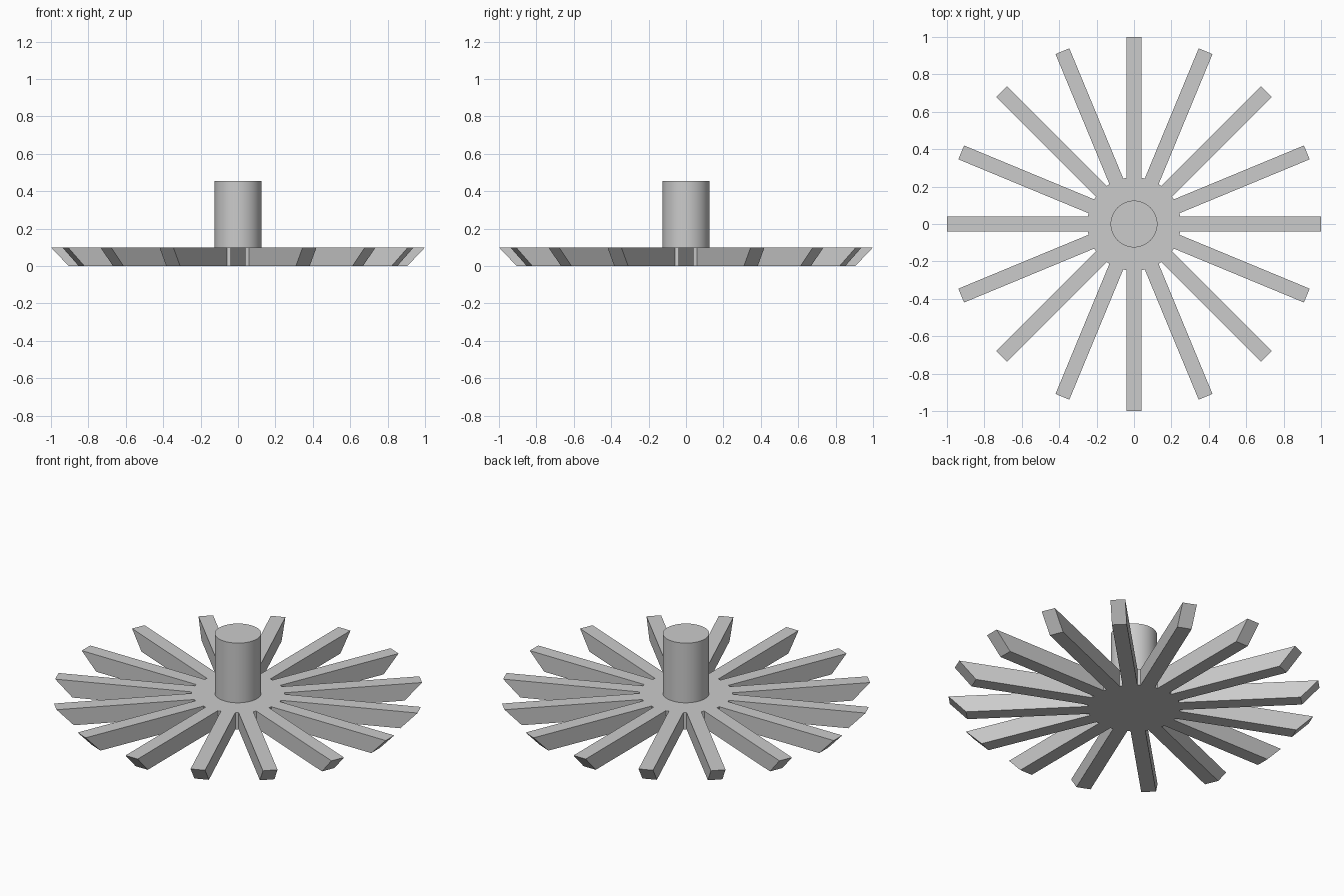
import bpy, bmesh, math

if "Cube" in bpy.data.objects:
    bpy.data.objects.remove(bpy.data.objects["Cube"])

SPOKES = 16
HALF_W = 0.04        # half spoke width
HUB_R = 0.25         # hub disc radius
TIP_TOP, TIP_BOTTOM = 1.0, 0.905
THICK = 0.1
SHAFT_R, SHAFT_TOP = 0.125, 0.455

grey = bpy.data.materials.new("light grey")
grey.diffuse_color = (0.6, 0.6, 0.6, 1)
grey.use_nodes = True
grey.node_tree.nodes["Principled BSDF"].inputs["Base Color"].default_value = grey.diffuse_color


def finish(bm, name):
    bmesh.ops.recalc_face_normals(bm, faces=bm.faces)
    mesh = bpy.data.meshes.new(name)
    bm.to_mesh(mesh)
    bm.free()
    mesh.materials.append(grey)
    obj = bpy.data.objects.new(name, mesh)
    bpy.context.collection.objects.link(obj)
    return obj


def ring(bm, radius, z, count):
    steps = [2 * math.pi * i / count for i in range(count)]
    return [bm.verts.new((radius * math.cos(a), radius * math.sin(a), z)) for a in steps]


def bridge(bm, low, high):
    n = len(low)
    for i in range(n):
        j = (i + 1) % n
        bm.faces.new((low[i], low[j], high[j], high[i]))


# Spoked wheel: one star outline, with tips that slope inward to the underside
def outline(bm, tip, z):
    root = math.sqrt(HUB_R ** 2 - HALF_W ** 2)
    verts = []
    for i in range(SPOKES):
        a = 2 * math.pi * i / SPOKES
        c, s = math.cos(a), math.sin(a)
        for x, y in ((root, -HALF_W), (tip, -HALF_W), (tip, HALF_W), (root, HALF_W)):
            verts.append(bm.verts.new((x * c - y * s, x * s + y * c, z)))
    return verts


bm = bmesh.new()
low = outline(bm, TIP_BOTTOM, 0)
high = outline(bm, TIP_TOP, THICK)
bridge(bm, low, high)
# Caps: a hub polygon plus one quad per spoke
for loop in (low, high):
    bm.faces.new([v for i, v in enumerate(loop) if i % 4 in (0, 3)])
    for i in range(0, len(loop), 4):
        bm.faces.new(loop[i:i + 4])
finish(bm, "spoked_wheel")

# Central shaft standing on the hub
bm = bmesh.new()
low = ring(bm, SHAFT_R, THICK, 64)
high = ring(bm, SHAFT_R, SHAFT_TOP, 64)
bridge(bm, low, high)
bm.faces.new(high)
shaft = finish(bm, "shaft")
bpy.context.view_layer.objects.active = shaft
shaft.select_set(True)
bpy.ops.object.shade_smooth_by_angle(angle=math.radians(30))
